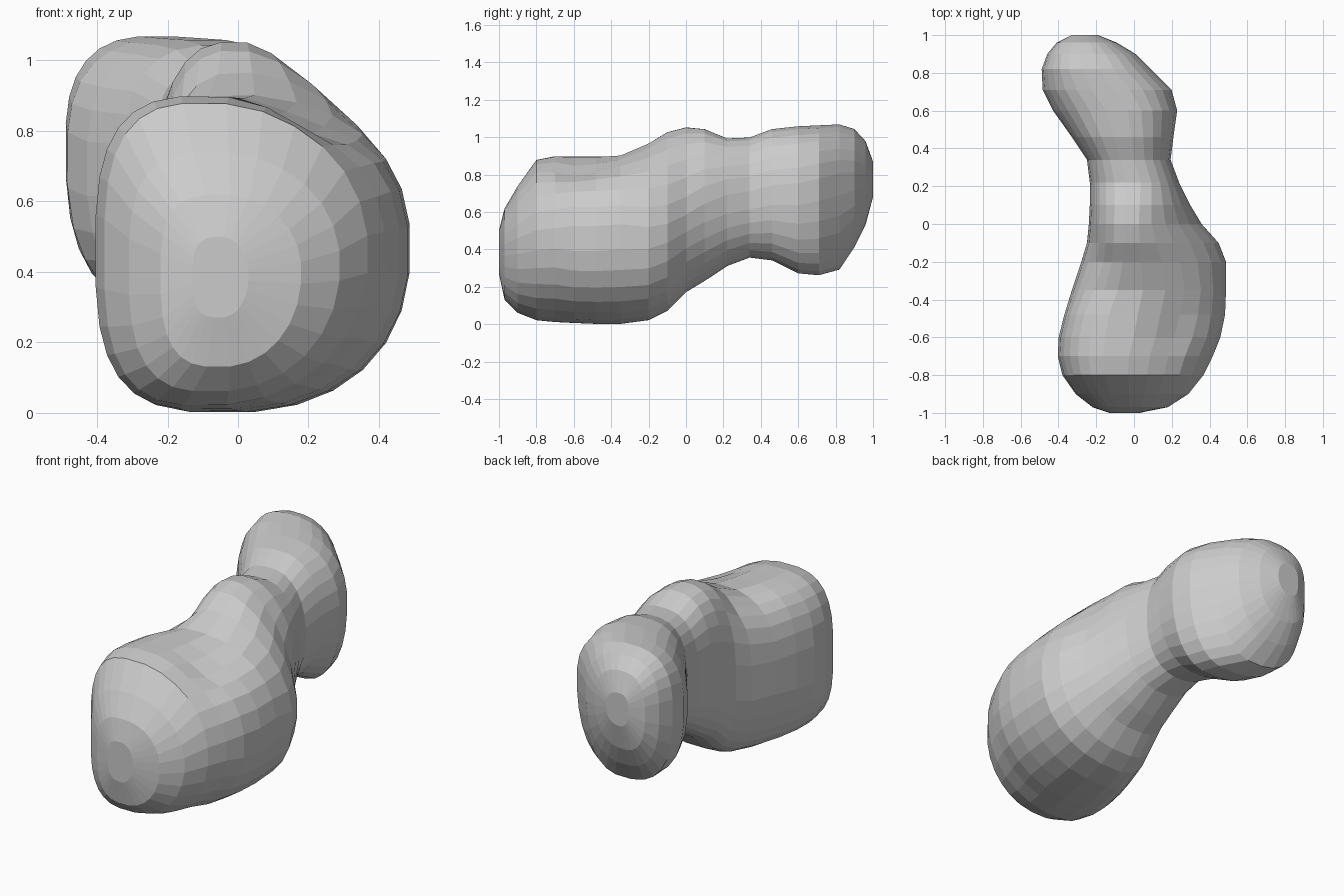
import bpy, bmesh
from math import sin, cos, exp, tau
from mathutils import Vector

if "Cube" in bpy.data.objects:
    bpy.data.objects.remove(bpy.data.objects["Cube"])

# Cross-sections along y: y, x left, x right, z bottom, z top, x of crest, z of widest point
SECTIONS = [
    (-1.00, -.13, .03, .27, .50, -.05, .39),
    (-.97, -.22, .18, .13, .62, -.05, .40),
    (-.90, -.31, .29, .06, .74, -.07, .42),
    (-.80, -.38, .37, .02, .88, -.09, .45),
    (-.70, -.405, .42, .01, .90, -.09, .46),
    (-.60, -.40, .46, .005, .90, -.08, .46),
    (-.48, -.37, .485, 0, .90, -.06, .46),
    (-.35, -.33, .49, 0, .905, -.03, .47),
    (-.20, -.28, .49, .02, .97, -.01, .47),
    (-.10, -.25, .45, .07, 1.03, 0, .50),
    (.00, -.24, .36, .17, 1.055, 0, .55),
    (.10, -.235, .30, .23, 1.045, 0, .60),
    (.22, -.235, .24, .31, .995, 0, .64),
    (.34, -.25, .195, .355, 1.0, -.03, .66),
    (.46, -.33, .21, .34, 1.045, -.05, .69),
    (.60, -.43, .23, .27, 1.06, -.08, .70),
    (.71, -.485, .20, .26, 1.065, -.16, .73),
    (.82, -.49, .09, .29, 1.07, -.23, .76),
    (.90, -.46, .01, .41, 1.045, -.25, .77),
    (.96, -.41, -.09, .53, .98, -.26, .77),
    (1.00, -.33, -.19, .68, .87, -.27, .78),
]
# Hollows between the lumps: centre, radius, push
DENTS = [
    (Vector((.22, -.58, .85)), .20, Vector((-.02, 0, -.05))),
    (Vector((-.20, -.22, .90)), .18, Vector((.02, 0, -.03))),
]
SIDES = 28


def power(v, n):
    return (1 if v >= 0 else -1) * abs(v) ** (2 / n)


def exponent(y, right, top):
    """Roundness of each quadrant: boxy left, sloping shoulder right of the hump."""
    if not right:
        return 2.7 if y > .3 or (top and y > -.4) else 3.0
    if y < -.65:
        return 2.1
    if top and -.25 < y < .15:
        return 1.9 if y < -.15 or y > .05 else 1.65
    return 2.3


def ring(bm, y, xl, xr, zb, zt, crest, zm):
    """Lopsided superellipse with a crest and a keel."""
    verts = []
    keel = crest + max(0, .12 - abs(y - .72) * .5)
    for i in range(SIDES):
        a = tau * (i + .5) / SIDES
        n = exponent(y, cos(a) > 0, sin(a) > 0)
        c, s = power(cos(a), n), power(sin(a), n)
        x0 = crest if s > 0 else keel
        x = x0 + ((xr - x0) if c > 0 else (x0 - xl)) * c
        z = zm + ((zt - zm) if s > 0 else (zm - zb)) * s
        p = Vector((x, y, z))
        for centre, radius, push in DENTS:
            p = p + push * exp(-((p - centre).length / radius) ** 2 * 2)
        verts.append(bm.verts.new(p))
    return verts


# Body: one continuous lumpy loft, capped at both ends
bm = bmesh.new()
rings = [ring(bm, *s) for s in SECTIONS]
for a, b in zip(rings, rings[1:]):
    for i in range(SIDES):
        j = (i + 1) % SIDES
        bm.faces.new((a[i], a[j], b[j], b[i]))
bm.faces.new(rings[0])
bm.faces.new(rings[-1])
bmesh.ops.recalc_face_normals(bm, faces=bm.faces)
mesh = bpy.data.meshes.new("lumpy_body")
bm.to_mesh(mesh)
bm.free()
bpy.context.collection.objects.link(bpy.data.objects.new("lumpy_body", mesh))
